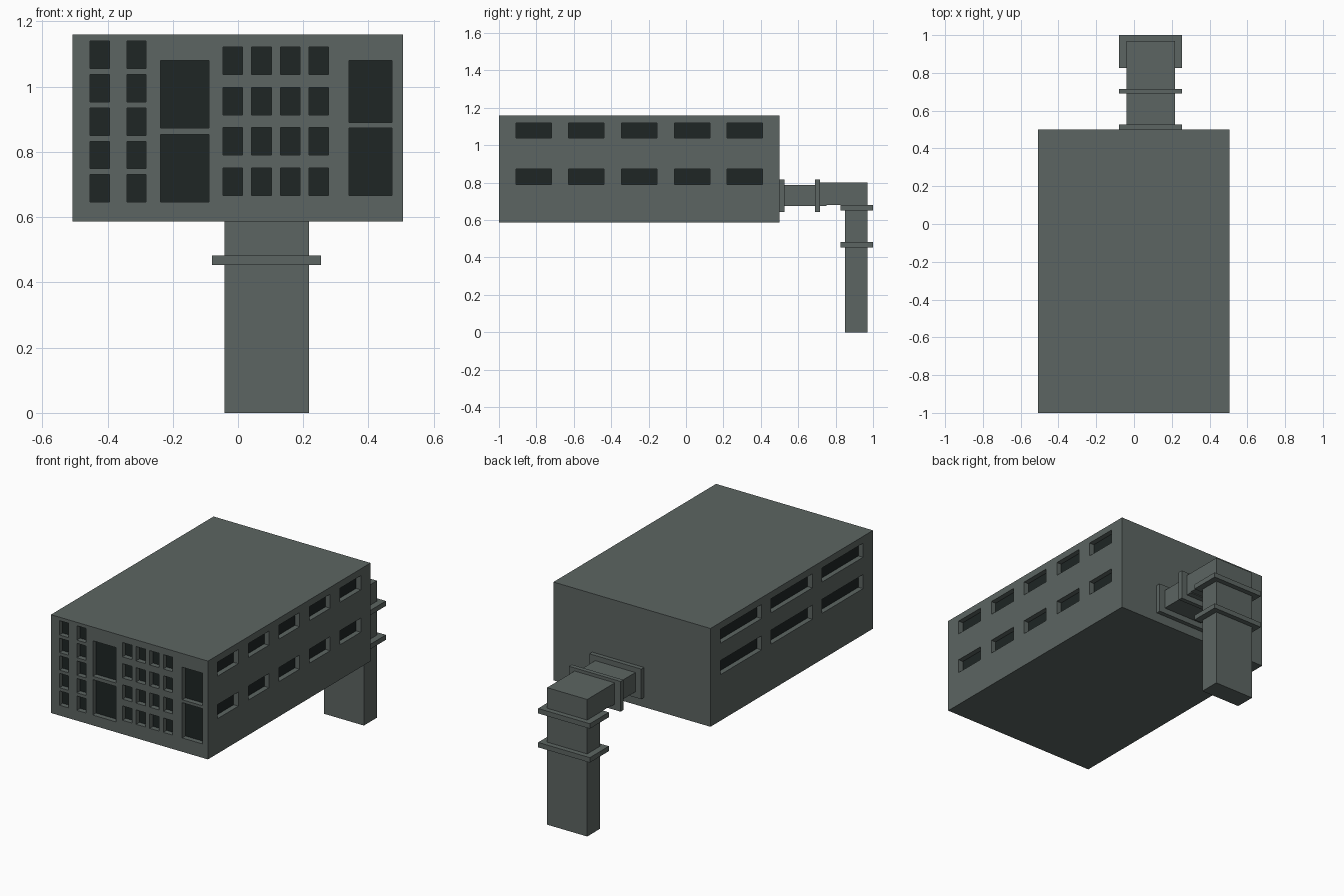
import bpy, bmesh
from mathutils import Vector

if "Cube" in bpy.data.objects:
    bpy.data.objects.remove(bpy.data.objects["Cube"])


def material(name, color):
    m = bpy.data.materials.new(name)
    m.diffuse_color = color
    m.use_nodes = True
    m.node_tree.nodes["Principled BSDF"].inputs["Base Color"].default_value = m.diffuse_color
    return m


METAL = material("grey_metal", (0.107, 0.130, 0.122, 1))
DARK = material("dark_recess", (0.013, 0.019, 0.018, 1))
DEPTH = 0.03


def add_box(bm, x, y, z):
    verts = bmesh.ops.create_cube(bm, size=1)["verts"]
    for v in verts:
        v.co = Vector([(a + b) / 2 + c * (b - a) for (a, b), c in zip((x, y, z), v.co)])
    return {f for v in verts for f in v.link_faces}


def finish(bm, name):
    bm.normal_update()
    me = bpy.data.meshes.new(name)
    bm.to_mesh(me)
    bm.free()
    ob = bpy.data.objects.new(name, me)
    bpy.context.collection.objects.link(ob)
    me.materials.append(METAL)
    return ob


def box(name, x, y, z):
    bm = bmesh.new()
    add_box(bm, x, y, z)
    return finish(bm, name)


# Main housing
X0, X1, Y0, Y1 = -0.508, 0.506, -1.0, 0.5
body = box("housing", (X0, X1), (Y0, Y1), (0.586, 1.16))
body.data.materials.append(DARK)

# Recess cutters: inner end face is dark
bm = bmesh.new()


def recess(x, y, z, inward):
    faces = add_box(bm, x, y, z)
    bm.normal_update()
    for f in faces:
        if f.normal.dot(Vector(inward)) > 0.9:
            f.material_index = 1


def front_recess(x, z):
    recess(x, (Y0 - 0.05, Y0 + DEPTH), z, (0, 1, 0))


# Front: narrow pair of columns
for x in (-0.453, -0.341):
    for i in range(5):
        z = 0.646 + i * 0.1025
        front_recess((x, x + 0.059), (z, z + 0.084))
# Front: 4 x 4 block
for i in range(4):
    for j in range(4):
        x, z = -0.046 + i * 0.088, 0.667 + j * 0.1233
        front_recess((x, x + 0.06), (z, z + 0.084))
# Front: large openings
for x in ((-0.238, -0.089), (0.34, 0.472)):
    low = 0.646 if x[0] < 0 else 0.667
    front_recess(x, (low, 0.853 if x[0] < 0 else 0.873))
    front_recess(x, (0.873 if x[0] < 0 else 0.89, 1.08))
# Right side: 5 x 2 slots
for i in range(5):
    for z in (0.79, 1.038):
        y = -0.91 + i * 0.2825
        recess((X1 - DEPTH, X1 + 0.05), (y, y + 0.19), (z, z + 0.082), (-1, 0, 0))
# Left side: 3 x 2 slots
for i in range(3):
    for z in (0.855, 1.038):
        y = -0.908 + i * 0.468
        recess((X0 - 0.05, X0 + DEPTH), (y, y + 0.38), (z, z + 0.082), (1, 0, 0))

cutter = finish(bm, "recess_cutter")
cutter.data.materials.append(DARK)
cutter.hide_render = True
mod = body.modifiers.new("recesses", "BOOLEAN")
mod.operation, mod.solver, mod.object = "DIFFERENCE", "EXACT", cutter
bpy.context.view_layer.objects.active = body
bpy.ops.object.modifier_apply(modifier=mod.name)
bpy.data.objects.remove(cutter)

# Ducts
DX, FX = (-0.041, 0.218), (-0.079, 0.255)
box("horizontal_duct", DX, (0.5, 0.75), (0.675, 0.788))
box("vertical_duct", DX, (0.85, 0.97), (0.0, 0.66))

# Elbow: L profile extruded across the duct width
bm = bmesh.new()
profile = [(0.715, 0.68), (0.85, 0.68), (0.85, 0.655), (0.97, 0.655), (0.97, 0.80), (0.715, 0.80)]
face = bm.faces.new([bm.verts.new((DX[0], y, z)) for y, z in profile])
ext = bmesh.ops.extrude_face_region(bm, geom=[face])["geom"]
bmesh.ops.translate(bm, vec=(DX[1] - DX[0], 0, 0),
                    verts=[g for g in ext if isinstance(g, bmesh.types.BMVert)])
bmesh.ops.recalc_face_normals(bm, faces=bm.faces)
finish(bm, "duct_elbow")

# Flanges
for i, y in enumerate((0.5, 0.69)):
    box(f"horizontal_flange_{i + 1}", FX, (y, y + 0.026), (0.642, 0.818))
for i, z in enumerate((0.453, 0.651)):
    box(f"vertical_flange_{i + 1}", FX, (0.825, 1.0), (z, z + 0.029))
